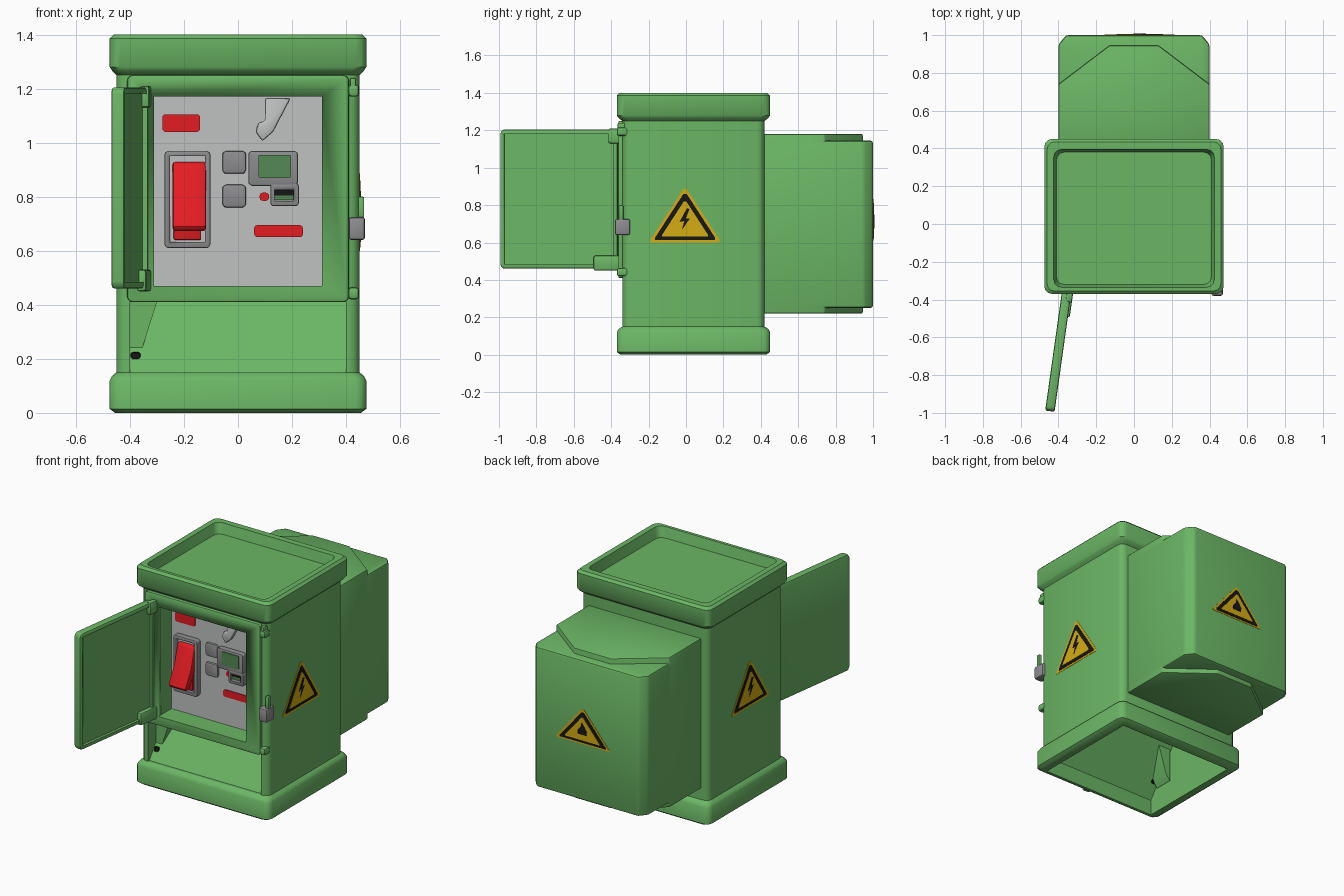
import bpy, bmesh, math
from mathutils import Matrix, Vector

if "Cube" in bpy.data.objects:
    bpy.data.objects.remove(bpy.data.objects["Cube"])


def material(name, rgb):
    m = bpy.data.materials.new(name)
    m.diffuse_color = (*rgb, 1)
    m.use_nodes = True
    m.node_tree.nodes["Principled BSDF"].inputs["Base Color"].default_value = m.diffuse_color
    return m


GREEN = material("cabinet green", (0.147, 0.47, 0.13))
PANEL = material("panel light grey", (0.52, 0.54, 0.53))
GREY = material("fitting grey", (0.27, 0.27, 0.28))
RED = material("signal red", (0.78, 0.012, 0.016))
YELLOW = material("warning yellow", (0.66, 0.42, 0.006))
BLACK = material("black", (0.008, 0.008, 0.008))
SCREEN = material("screen green", (0.09, 0.25, 0.09))


def finish(name, bm, mat, bevel=0.0, smooth=True):
    bmesh.ops.recalc_face_normals(bm, faces=bm.faces)
    me = bpy.data.meshes.new(name)
    bm.to_mesh(me)
    bm.free()
    ob = bpy.data.objects.new(name, me)
    bpy.context.collection.objects.link(ob)
    me.materials.append(mat)
    bpy.ops.object.select_all(action='DESELECT')
    ob.select_set(True)
    bpy.context.view_layer.objects.active = ob
    if bevel:
        b = ob.modifiers.new("bevel", 'BEVEL')
        b.width, b.segments, b.limit_method = bevel, 2, 'ANGLE'
        bpy.ops.object.modifier_apply(modifier="bevel")
    if smooth:
        bpy.ops.object.shade_smooth_by_angle(angle=math.radians(35))
    return ob


def prism(name, pts, axis, lo, hi, mat, bevel=0.0):
    """Extrude a flat outline along one axis."""
    put = {'x': lambda a, b, c: (c, a, b), 'y': lambda a, b, c: (a, c, b),
           'z': lambda a, b, c: (a, b, c)}[axis]
    bm = bmesh.new()
    ends = [[bm.verts.new(put(a, b, c)) for a, b in pts] for c in (lo, hi)]
    for e in ends:
        bm.faces.new(e)
    n = len(pts)
    for i in range(n):
        j = (i + 1) % n
        bm.faces.new((ends[0][i], ends[0][j], ends[1][j], ends[1][i]))
    return finish(name, bm, mat, bevel)


def rect(a0, a1, b0, b1, r=0.0, seg=3):
    """Rectangle outline with optional round corners."""
    if not r:
        return [(a0, b0), (a1, b0), (a1, b1), (a0, b1)]
    out = []
    for k, (a, b) in enumerate([(a1 - r, b1 - r), (a0 + r, b1 - r), (a0 + r, b0 + r), (a1 - r, b0 + r)]):
        for i in range(seg + 1):
            t = math.pi / 2 * (k + i / seg)
            out.append((a + r * math.cos(t), b + r * math.sin(t)))
    return out


def box(name, x0, x1, y0, y1, z0, z1, mat, bevel=0.0):
    return prism(name, rect(x0, x1, y0, y1), 'z', z0, z1, mat, bevel)


def cut(ob, cutter):
    bpy.context.view_layer.objects.active = ob
    m = ob.modifiers.new("cut", 'BOOLEAN')
    m.operation, m.object, m.solver = 'DIFFERENCE', cutter, 'EXACT'
    bpy.ops.object.modifier_apply(modifier="cut")
    bpy.data.objects.remove(cutter)


# Cabinet shell: stacked rounded outlines, (half width, front, back, height)
levels = [(0.455, -0.35, 0.43, 0.0), (0.475, -0.37, 0.45, 0.015), (0.475, -0.37, 0.45, 0.12),
          (0.465, -0.36, 0.44, 0.138), (0.45, -0.34, 0.42, 0.15), (0.45, -0.34, 0.42, 1.25),
          (0.465, -0.36, 0.44, 1.265), (0.475, -0.37, 0.45, 1.28), (0.475, -0.37, 0.45, 1.385),
          (0.46, -0.355, 0.435, 1.4), (0.425, -0.335, 0.395, 1.4), (0.41, -0.32, 0.38, 1.335)]
bm = bmesh.new()
rings = [[bm.verts.new((x, y, z)) for x, y in rect(-w, w, f, b, 0.04)] for w, f, b, z in levels]
for lower, upper in zip(rings, rings[1:]):
    for i in range(len(lower)):
        j = (i + 1) % len(lower)
        bm.faces.new((lower[i], lower[j], upper[j], upper[i]))
bm.faces.new(rings[0])
bm.faces.new(rings[-1])
shell = finish("cabinet_shell", bm, GREEN)

# Control bay, lower front hollow with sloping back, open underside
cut(shell, box("bay_cutter", -0.31, 0.31, -0.5, -0.225, 0.47, 1.17, GREEN))
cut(shell, prism("lower_cutter", [(-0.5, 0.15), (-0.325, 0.15), (-0.14, 0.41), (-0.5, 0.41)],
                 'x', -0.4, 0.4, GREEN))
cut(shell, prism("underside_cutter", [(-0.33, -0.1), (-0.33, 0.1), (-0.11, 0.41), (-0.11, 0.95),
                                      (0.39, 0.95), (0.39, -0.1)], 'x', -0.41, 0.41, GREEN))
bpy.context.view_layer.objects.active = shell
shell.select_set(True)
bpy.ops.object.shade_smooth_by_angle(angle=math.radians(35))

# Raised frame round the control bay
frame = prism("door_frame", rect(-0.41, 0.41, 0.41, 1.25, 0.02), 'y', -0.362, -0.335, GREEN, 0.008)
cut(frame, box("frame_cutter", -0.31, 0.31, -0.5, -0.2, 0.47, 1.17, GREEN))

# Rear housing with clipped raised plates above and below
prism("rear_housing", [(-0.4, 0.4), (0.4, 0.4), (0.4, 0.95), (0.36, 1.0), (-0.36, 1.0), (-0.4, 0.95)],
      'z', 0.25, 1.145, GREEN, 0.014)
prism("rear_housing_plates", [(-0.4, 0.4), (0.4, 0.4), (0.4, 0.74), (0.13, 0.945), (-0.13, 0.945),
                              (-0.4, 0.74)], 'z', 0.22, 1.18, GREEN, 0.008)

# Open door with recessed inner face, swung about its hinge
door = prism("door", rect(-0.635, 0.0, 0.46, 1.205, 0.025), 'x', -0.025, 0.025, GREEN, 0.01)
cut(door, box("door_cutter", 0.008, 0.1, -0.612, -0.025, 0.485, 1.18, GREEN))
swing = Matrix.Translation((-0.357, -0.362, 0)) @ Matrix.Rotation(math.radians(-8), 4, 'Z')
door.data.transform(swing)
for k, z in enumerate((0.45, 1.13)):
    hinge = box(f"door_hinge_{k}", 0.0, 0.035, -0.13 if k == 0 else -0.05, 0.02, z, z + 0.08, GREEN, 0.01)
    hinge.data.transform(swing)

# Latch and right-hand hinge knuckles
box("latch", 0.41, 0.47, -0.38, -0.30, 0.64, 0.725, GREY, 0.01)
box("latch_tab", 0.445, 0.467, -0.36, -0.335, 0.72, 0.80, GREEN, 0.005)
for k, z in enumerate((0.42, 1.17)):
    box(f"frame_knuckle_{k}", 0.408, 0.448, -0.37, -0.31, z, z + 0.045, GREEN, 0.012)
    box(f"frame_knuckle_pin_{k}", 0.415, 0.437, -0.365, -0.32, z + 0.03 * k, z + 0.03 + 0.04 * k, GREEN, 0.006)

# Dark cable end in the lower hollow, with its leaning bracket
prism("cable_bracket", [(-0.4, 0.15), (-0.37, 0.19), (-0.30, 0.41), (-0.4, 0.41)], 'y', -0.26, -0.14, GREEN)
box("cable_end", -0.398, -0.36, -0.29, -0.255, 0.18, 0.225, BLACK, 0.01)

# Control panel and its labels
BACK = -0.23
box("control_panel", -0.31, 0.31, BACK, BACK + 0.008, 0.47, 1.17, PANEL)
for k, (x0, x1, z0, z1) in enumerate([(-0.28, -0.14, 1.04, 1.105), (0.06, 0.24, 0.65, 0.695),
                                      (0.08, 0.115, 0.785, 0.815)]):
    prism(f"red_label_{k}", rect(x0, x1, z0, z1, 0.012), 'y', BACK - 0.006, BACK, RED)

# Main switch: tray with raised rim, red base and lever
tray = prism("switch_tray", rect(-0.272, -0.102, 0.61, 0.97, 0.015), 'y', BACK - 0.04, BACK, GREY, 0.006)
cut(tray, box("tray_cutter", -0.252, -0.122, -0.4, BACK - 0.012, 0.632, 0.95, GREY))
box("switch_tray_floor", -0.252, -0.122, BACK - 0.018, BACK - 0.01, 0.632, 0.95, PANEL)
box("switch_base", -0.238, -0.136, BACK - 0.035, BACK - 0.01, 0.64, 0.9, RED, 0.006)
prism("switch_lever", [(-0.24, 0.93), (-0.27, 0.925), (-0.305, 0.80), (-0.365, 0.69), (-0.345, 0.67),
                       (-0.31, 0.69), (-0.25, 0.79)], 'x', -0.242, -0.118, RED, 0.01)

# Two square buttons
for k, z in enumerate((0.76, 0.885)):
    prism(f"button_{k}", rect(-0.058, 0.03, z, z + 0.085, 0.015), 'y', BACK - 0.02, BACK, GREY, 0.008)

# Meter with screen and lower socket
prism("meter", rect(0.038, 0.222, 0.84, 0.97, 0.015), 'y', BACK - 0.04, BACK, GREY, 0.008)
prism("meter_screen", rect(0.075, 0.197, 0.87, 0.955, 0.008), 'y', BACK - 0.046, BACK - 0.038, SCREEN)
socket = prism("meter_socket", rect(0.12, 0.225, 0.765, 0.85, 0.012), 'y', BACK - 0.04, BACK, GREY, 0.006)
cut(socket, box("socket_cutter", 0.135, 0.205, -0.4, BACK - 0.015, 0.785, 0.825, GREY))
box("socket_screen", 0.135, 0.205, BACK - 0.022, BACK - 0.014, 0.788, 0.805, SCREEN)
box("socket_slot", 0.135, 0.205, BACK - 0.022, BACK - 0.014, 0.805, 0.825, BLACK)

# Slanted conduit in the upper corner of the bay
prism("conduit", [(0.10, 1.165), (0.195, 1.165), (0.13, 1.04), (0.09, 1.005), (0.065, 1.04), (0.075, 1.075), (0.10, 1.08)],
      'y', BACK - 0.03, BACK, PANEL, 0.008)

# Warning signs: layered thin plates drawn in (across, height) and placed on a wall
BOLT = [(0.01, 0.09), (-0.03, 0.015), (-0.004, 0.02), (-0.018, -0.03), (0.026, 0.035), (0.004, 0.033), (0.024, 0.085)]
FLAME = [(-0.03, -0.015), (-0.034, 0.015), (-0.012, 0.05), (-0.004, 0.085), (0.016, 0.05), (0.032, 0.015), (0.028, -0.015)]


def sign(name, symbol, height, place):
    def triangle(s):
        w, lo, hi = 0.195 * s, -height / 3 * s, height * 2 / 3 * s
        c = 0.05
        return [(-w * (1 - c), lo), (w * (1 - c), lo), (w * (1 - c), lo + c * height * s),
                (w * c, hi), (-w * c, hi), (-w * (1 - c), lo + c * height * s)]
    flat = height / 0.29
    layers = [("border", triangle(1), YELLOW), ("band", triangle(0.87), BLACK),
              ("field", triangle(0.66), YELLOW), ("symbol", [(a, b * flat) for a, b in symbol], BLACK)]
    for k, (part, pts, mat) in enumerate(layers):
        ob = prism(f"{name}_{part}", pts, 'y', -0.002 * (k + 1), 0.002, mat)
        ob.data.transform(place)


for name, side in (("right_sign", 1), ("left_sign", -1)):
    sign(name, BOLT, 0.285, Matrix.Translation((0.45 * side, -0.005, 0.695)) @
         Matrix.Rotation(side * math.pi / 2, 4, 'Z'))
sign("rear_sign", FLAME, 0.22, Matrix.Translation((0.03, 1.0, 0.685)) @ Matrix.Rotation(math.pi, 4, 'Z'))
